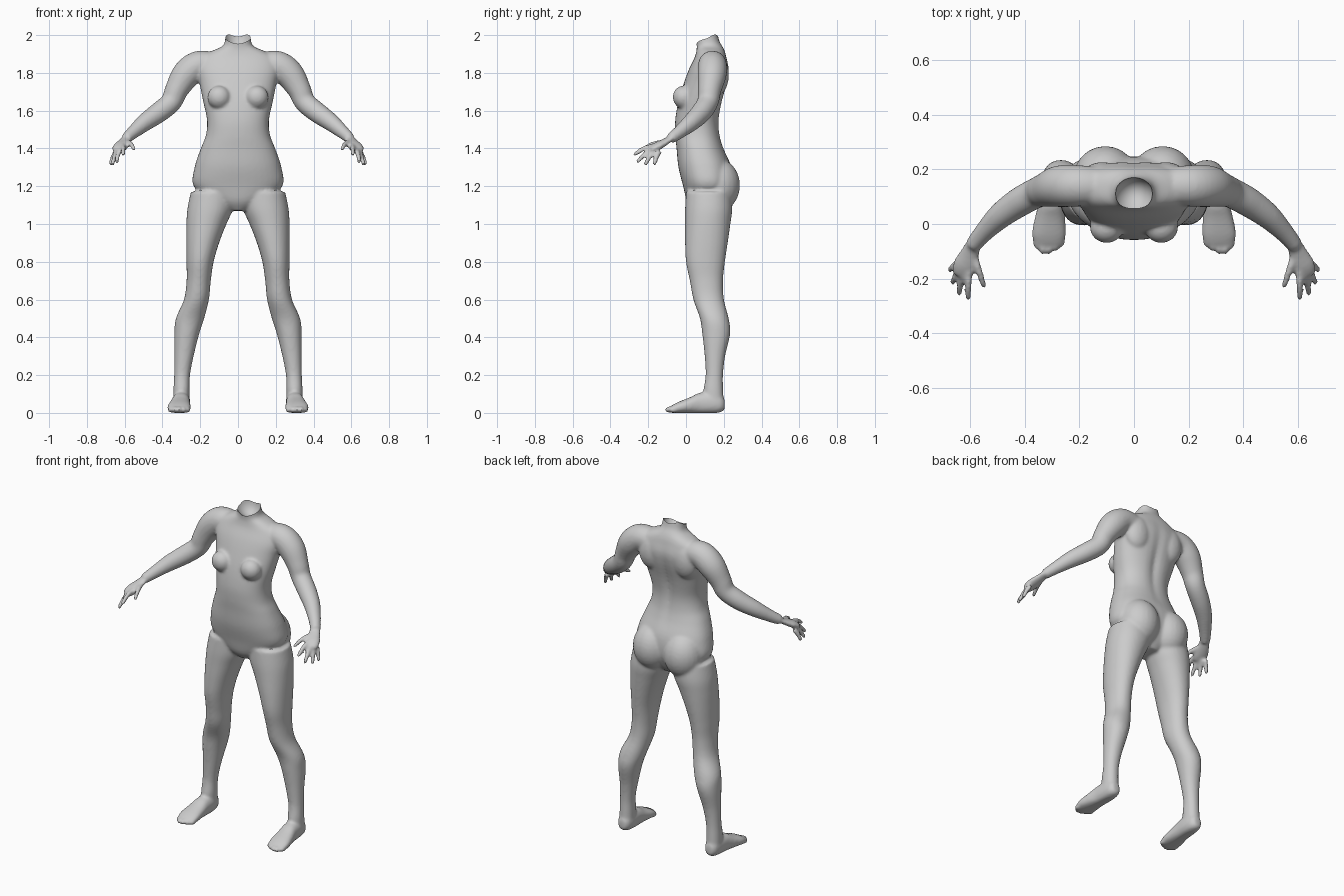
import bpy, bmesh, math
from mathutils import Vector, Matrix

cube = bpy.data.objects.get("Cube")
if cube:
    bpy.data.objects.remove(cube, do_unlink=True)

clay = bpy.data.materials.new("grey_clay")
clay.use_nodes = True
clay.diffuse_color = (0.6, 0.6, 0.6, 1)
clay.node_tree.nodes["Principled BSDF"].inputs["Base Color"].default_value = (0.6, 0.6, 0.6, 1)

bm = bmesh.new()
SIDES = 40


def smooth_rows(rows, steps=5):
    """Catmull-Rom interpolation through rows of numbers."""
    rows = [Vector(r) for r in rows]
    out = []
    for i in range(len(rows) - 1):
        a, b, c, d = rows[max(i - 1, 0)], rows[i], rows[i + 1], rows[min(i + 2, len(rows) - 1)]
        for k in range(steps):
            t = k / steps
            out.append(b + (c - a) * (t / 2) + (2 * a - 5 * b + 4 * c - d) * (t * t / 2)
                       + (3 * b - a - 3 * c + d) * (t ** 3 / 2))
    return out + [rows[-1]]


def skin(rings):
    """Bridge rings of points into a closed tube."""
    loops = [[bm.verts.new(p) for p in ring] for ring in rings]
    n = len(loops[0])
    faces = [bm.faces.new((a[i], a[(i + 1) % n], b[(i + 1) % n], b[i]))
             for a, b in zip(loops, loops[1:]) for i in range(n)]
    faces += [bm.faces.new(loops[0][::-1]), bm.faces.new(loops[-1])]
    bmesh.ops.recalc_face_normals(bm, faces=faces)


def oval(power):
    """Unit superellipse."""
    for i in range(SIDES):
        a = math.tau * i / SIDES
        c, s = math.cos(a), math.sin(a)
        yield (math.copysign(abs(c) ** (2 / power), c), math.copysign(abs(s) ** (2 / power), s))


def limb(points, side, flat=1.0):
    """Round tube along rows of x, y, z, radius."""
    rows = smooth_rows(points)
    rings = []
    for i, r in enumerate(rows):
        tangent = rows[min(i + 1, len(rows) - 1)].xyz - rows[max(i - 1, 0)].xyz
        u = tangent.cross(Vector((0, 0, 1))).normalized()
        v = u.cross(tangent).normalized()
        rings.append([(side * p.x, p.y, p.z) for p in
                      (r.xyz + (u * c + v * s * flat) * r.w for c, s in oval(2))])
    skin(rings)


def ball(centre, radii, tilt=0):
    m = Matrix.Translation(centre) @ Matrix.Rotation(tilt, 4, 'X') @ Matrix.Diagonal((*radii, 1))
    bmesh.ops.create_uvsphere(bm, u_segments=24, v_segments=16, radius=1, matrix=m)


# Torso and neck: height, depth centre, half width, half depth
torso = [(1.07, .11, .05, .07), (1.12, .11, .14, .105), (1.2, .115, .235, .13),
         (1.3, .1, .23, .14), (1.4, .075, .197, .125), (1.47, .062, .17, .119),
         (1.55, .06, .164, .117), (1.65, .077, .185, .117), (1.75, .105, .205, .115),
         (1.82, .122, .22, .106), (1.88, .13, .2, .085), (1.915, .13, .14, .075),
         (1.94, .125, .085, .068), (1.97, .115, .069, .061), (2.03, .105, .067, .058)]
rings = []
for z, cy, rx, ry in smooth_rows(torso):
    groove = .016 * max(0, 1 - abs(z - 1.62) / .28)
    rings.append([(c * rx, cy + s * ry - (groove * math.exp(-(c * rx / .03) ** 2) if s > 0 else 0), z)
                  for c, s in oval(2.3)])
skin(rings)

# Leg: height, centre x, centre y, half width, half depth
leg = [(1.17, .13, .12, .12, .12), (1.08, .147, .12, .121, .125), (1, .167, .115, .106, .12),
       (.9, .187, .108, .087, .113), (.8, .201, .103, .072, .103), (.7, .208, .108, .064, .088),
       (.6, .22, .12, .066, .081), (.5, .254, .15, .075, .076), (.42, .271, .16, .066, .074),
       (.3, .286, .153, .051, .054), (.2, .296, .15, .042, .046), (.12, .299, .145, .043, .052),
       (.05, .3, .15, .043, .05)]
# Foot: depth, centre x, centre z, half width, half height
foot = [(.205, .3, .045, .022, .028), (.18, .3, .05, .04, .048), (.13, .3, .052, .047, .056),
        (.07, .303, .05, .049, .055), (.02, .308, .04, .056, .042), (-.04, .312, .028, .063, .03),
        (-.075, .312, .02, .052, .02)]
arm = [(.12, .14, 1.84, .068), (.21, .14, 1.84, .076), (.275, .138, 1.79, .076),
       (.325, .125, 1.71, .062), (.355, .115, 1.645, .056), (.42, .08, 1.59, .054),
       (.49, .03, 1.54, .047), (.55, -.03, 1.49, .036), (.592, -.08, 1.453, .029)]
palm = [(.585, -.07, 1.46, .028), (.605, -.115, 1.432, .037), (.622, -.155, 1.41, .043),
        (.632, -.19, 1.39, .034)]
# Finger base and tip
fingers = [((.605, -.165, 1.415), (.608, -.28, 1.365)), ((.625, -.17, 1.4), (.643, -.262, 1.325)),
           ((.638, -.16, 1.388), (.667, -.22, 1.31)), ((.645, -.14, 1.382), (.677, -.17, 1.312)),
           ((.588, -.11, 1.435), (.548, -.235, 1.395))]
toes = [(.266, -.062), (.288, -.077), (.311, -.087), (.335, -.088), (.357, -.067)]

for side in (1, -1):
    skin([[(side * (cx + c * rx), cy + s * ry, z) for c, s in oval(2.1)]
          for z, cx, cy, rx, ry in smooth_rows(leg)])
    skin([[(side * (cx + c * rx), y, max(0, cz + s * rz)) for c, s in oval(2.3)]
          for y, cx, cz, rx, rz in smooth_rows(foot)])
    for x, y in toes:
        ball((side * x, y, .017), (.014, .026, .017))
    limb(arm, side)
    limb(palm, side, .5)
    for base, tip in fingers:
        b, t = Vector(base), Vector(tip)
        bend = b.lerp(t, .5) + Vector((0, 0, .01))
        limb([(*b, .014), (*bend, .0135), (*b.lerp(t, .92), .011), (*t, .005)], side)
    # Seat, chest and shoulder blade masses
    ball((side * .105, .168, 1.205), (.118, .118, .14))
    ball((side * .1, -.012, 1.67), (.062, .058, .062), .25)
    ball((side * .115, .165, 1.79), (.085, .062, .11))

mesh = bpy.data.meshes.new("body")
bm.to_mesh(mesh)
bm.free()
mesh.materials.append(clay)
body = bpy.data.objects.new("body", mesh)
bpy.context.collection.objects.link(body)

# Fuse the parts into one smooth skin
fuse = body.modifiers.new("fuse", 'REMESH')
fuse.mode = 'VOXEL'
fuse.voxel_size = .008
fuse.use_smooth_shade = True
soften = body.modifiers.new("soften", 'SMOOTH')
soften.factor = .5
soften.iterations = 9

# Hollow, slanted neck opening
bpy.ops.mesh.primitive_uv_sphere_add(segments=48, ring_count=32, radius=1,
                                     location=(0, .09, 2.036), rotation=(.38, 0, 0))
cutter = bpy.context.object
cutter.name = "neck_cutter"
cutter.scale = (.078, .075, .112)
cutter.data.materials.append(clay)
cutter.hide_render = True
cutter.hide_set(True)
cut = body.modifiers.new("neck_opening", 'BOOLEAN')
cut.operation = 'DIFFERENCE'
cut.solver = 'EXACT'
cut.object = cutter
bpy.context.view_layer.update()

# Bake the modifiers, then keep the neck rim crisp
bpy.ops.object.select_all(action='DESELECT')
bpy.context.view_layer.objects.active = body
body.select_set(True)
for name in ("fuse", "soften", "neck_opening"):
    bpy.ops.object.modifier_apply(modifier=name)
bpy.data.objects.remove(cutter, do_unlink=True)
bpy.ops.object.shade_smooth_by_angle(angle=math.radians(45))
